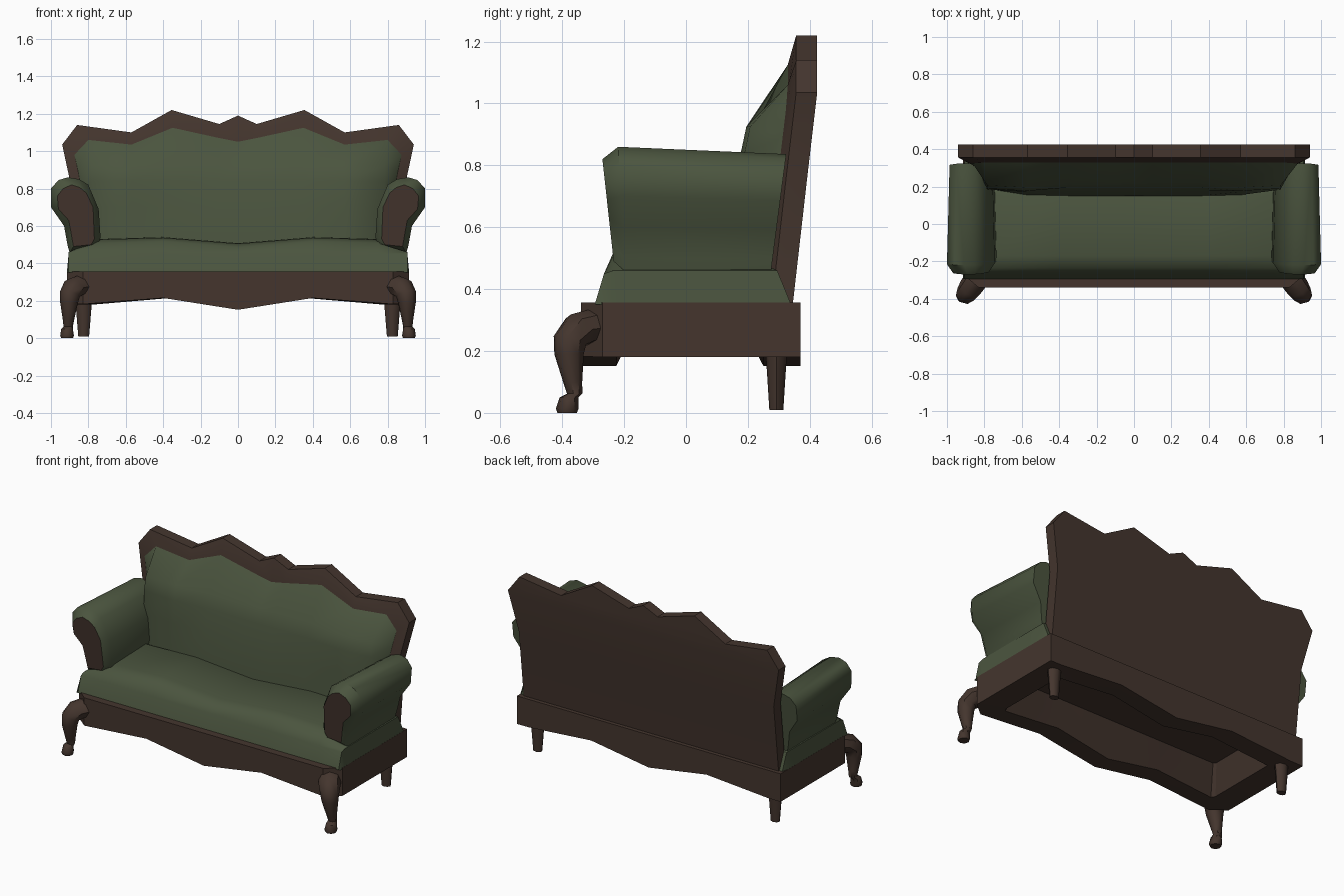
import bpy, bmesh, math

if "Cube" in bpy.data.objects:
    bpy.data.objects.remove(bpy.data.objects["Cube"])

def material(name, rgb):
    m = bpy.data.materials.new(name)
    m.diffuse_color = (*rgb, 1)
    m.use_nodes = True
    m.node_tree.nodes["Principled BSDF"].inputs["Base Color"].default_value = m.diffuse_color
    return m

GREEN = material("green fabric", (0.070, 0.090, 0.049))
BROWN = material("dark wood", (0.058, 0.036, 0.027))

def build(name, verts, faces, mats, brown_faces=(), recalc=True, angle=35):
    me = bpy.data.meshes.new(name)
    me.from_pydata(verts, [], faces)
    for m in mats:
        me.materials.append(m)
    for i in brown_faces:
        me.polygons[i].material_index = 1
    if recalc:
        bm = bmesh.new()
        bm.from_mesh(me)
        bmesh.ops.recalc_face_normals(bm, faces=bm.faces)
        bm.to_mesh(me)
        bm.free()
    ob = bpy.data.objects.new(name, me)
    bpy.context.collection.objects.link(ob)
    bpy.ops.object.select_all(action='DESELECT')
    ob.select_set(True)
    bpy.context.view_layer.objects.active = ob
    bpy.ops.object.shade_smooth_by_angle(angle=math.radians(angle))
    return ob

def grid_faces(rows, cols):
    return [(r * cols + c, r * cols + c + 1, (r + 1) * cols + c + 1, (r + 1) * cols + c)
            for r in range(rows - 1) for c in range(cols - 1)]

def loft_faces(rings, n):
    f = [(r * n + i, r * n + (i + 1) % n, (r + 1) * n + (i + 1) % n, (r + 1) * n + i)
         for r in range(rings - 1) for i in range(n)]
    return f + [tuple(range(n)), tuple(range((rings - 1) * n, rings * n))]

def lerp(x, table):
    for (a, va), (b, vb) in zip(table, table[1:]):
        if x <= b:
            return va + (vb - va) * max(0, (x - a) / (b - a))
    return table[-1][1]

# base: rails with wavy aprons front and back, hollow underneath
def apron(x):
    return lerp(abs(x), [(0, .152), (.4, .215), (.83, .182), (1, .18)])

XS = [-.83, -.4, 0, .4, .83]
outer = [(x, -.34) for x in XS] + [(.915, -.27), (.915, .37)] \
    + [(x, .37) for x in XS[::-1]] + [(-.915, .37), (-.915, -.27)]
inner = [(x * .9, -.225) for x in XS] + [(.76, -.2), (.76, .25)] \
    + [(x * .9, .25) for x in XS[::-1]] + [(-.76, .25), (-.76, -.2)]
verts = [(x, y, .357) for x, y in outer] + [(x, y, apron(x)) for x, y in outer] \
    + [(x, y, apron(o[0])) for (x, y), o in zip(inner, outer)] \
    + [(x * .92, y * .6, .34) for x, y in inner]
build("base_rails", verts, loft_faces(4, len(outer)), [BROWN], angle=20)

# seat cushion
SX = [-.915, -.905, -.75, -.4, 0, .4, .75, .905, .915]
front = [(-.295, .35), (-.265, .45), (-.235, .503), (-.17, .522), (.15, .525), (.295, .46), (.34, .35)]
side = [(0, .508), (.4, .54), (.75, .53), (.905, .46), (.915, .35)]
verts = []
for y, z in front:
    for x in SX:
        wave = (lerp(abs(x), side) - .525) if z > .49 else 0
        verts.append((x, y, min(lerp(abs(x), side), z + max(wave, -.02))))
build("seat_cushion", verts, grid_faces(len(front), len(SX)), [GREEN], recalc=False, angle=50)

# back frame: leaning panel with a crested outline
def lean(z):
    return lerp(z, [(.35, .345), (.78, .394), (1.03, .424), (1.3, .424)])

OUT = [(0, 1.19), (.1, 1.145), (.355, 1.22), (.57, 1.10), (.86, 1.14), (.94, 1.035), (.885, .78), (.885, .35)]
INN = [(0, 1.05), (.1, 1.07), (.35, 1.125), (.57, 1.035), (.8, 1.06), (.875, .98), (.835, .78), (.835, .35)]

def loop(half):
    return half + [(-x, z) for x, z in half[:0:-1]]

n = len(loop(OUT))
verts = [(x, lean(z), z) for x, z in loop(OUT)] + [(x, lean(z) - .068, z) for x, z in loop(OUT)] \
    + [(x, lean(z) - .095, z) for x, z in loop(INN)]
faces = loft_faces(3, n)[:-2]
for o in (0, 2 * n):
    faces += [tuple(o + i for i in (0, 1, 2, 3, 4, 5, 10, 11, 12, 13, 14)),
              (o + 5, o + 6, o + 9, o + 10), (o + 6, o + 7, o + 8, o + 9)]
build("back_frame", verts, faces, [BROWN], angle=20)

# padded back inside the frame: rows of z, y at the middle, y further out
ROWS = [(.42, .15, .15), (.53, .15, .155), (.70, .178, .172), (.84, .195, .177), (.925, .22, .195)]
EDGE = [(.42, .835), (.53, .835), (.68, .835), (.78, .835), (.89, .855)]
cols = [(-x, z) for x, z in INN[5:0:-1]] + INN[:6]
verts = []
for (z, ym, yo), (ze, xe) in zip(ROWS, EDGE):
    for x, zt in cols:
        s = 1 if x > 0 else -1
        if abs(x) > .87:
            verts.append((s * xe, lean(ze) - .095, ze))
        elif abs(x) > .75:
            verts.append((s * .785, yo + (.035 if z < .6 else .012), z))
        else:
            verts.append((x, yo if abs(x) > .5 else ym, z))
verts += [(x, lean(z) - .095, z) for x, z in cols]
build("back_cushion", verts, grid_faces(6, len(cols)), [GREEN], recalc=False, angle=60)

# rolled arms with wooden front caps
ARM = [(.91, .86), (.96, .845), (1.0, .80), (1.0, .70), (.93, .60), (.912, .50), (.90, .455),
       (.75, .48), (.735, .54), (.745, .69), (.80, .82), (.85, .85)]
CAP = [(.89, .82), (.935, .80), (.966, .76), (.96, .69), (.905, .63), (.892, .56), (.88, .49),
       (.785, .50), (.768, .53), (.775, .70), (.81, .775), (.845, .805)]
for label, s in (("right", 1), ("left", -1)):
    verts = [(s * x, -.235 - .11 * (z - .5), z) for x, z in CAP]
    verts += [(s * x, -.195 - .06 * (z - .455), z) for x, z in ARM]
    for x, z in ARM:
        x, z = .86 + (x - .86) * .9, .465 + (z - .465) * .94
        verts.append((s * x, .275 + .13 * (z - .46), z))
    faces = loft_faces(3, len(ARM))
    build(label + "_arm", verts, faces, [GREEN, BROWN], [len(faces) - 2], angle=45)

# curved front legs: x, y, z, radius, tilt of the ring in degrees
LEG = [(.825, -.27, .28, .066, 65), (.875, -.34, .270, .063, 50), (.899, -.375, .235, .055, 20),
       (.903, -.378, .19, .048, 0), (.906, -.366, .10, .031, -5), (.908, -.36, .062, .025, 0),
       (.914, -.378, .05, .031, 0), (.914, -.384, .014, .037, 0), (.914, -.384, 0, .032, 0)]
for label, s in (("right", 1), ("left", -1)):
    verts = []
    for x, y, z, r, t in LEG:
        t = math.radians(t)
        for k in range(8):
            a = math.tau * k / 8
            d, v = r * math.cos(a) * math.cos(t), r * math.sin(a)
            verts.append((s * (x + .6 * d + .8 * v), y - .8 * d + .6 * v,
                          z + r * math.cos(a) * math.sin(t)))
    build(label + "_front_leg", verts, loft_faces(len(LEG), 8), [BROWN], angle=45)

    # tapered back legs
    verts = [(s * (.825 + r * math.cos(math.tau * k / 8)), .292 + .78 * r * math.sin(math.tau * k / 8), z)
             for z, r in ((.22, .045), (.17, .042), (.01, .029)) for k in range(8)]
    build(label + "_back_leg", verts, loft_faces(3, 8), [BROWN], angle=50)
